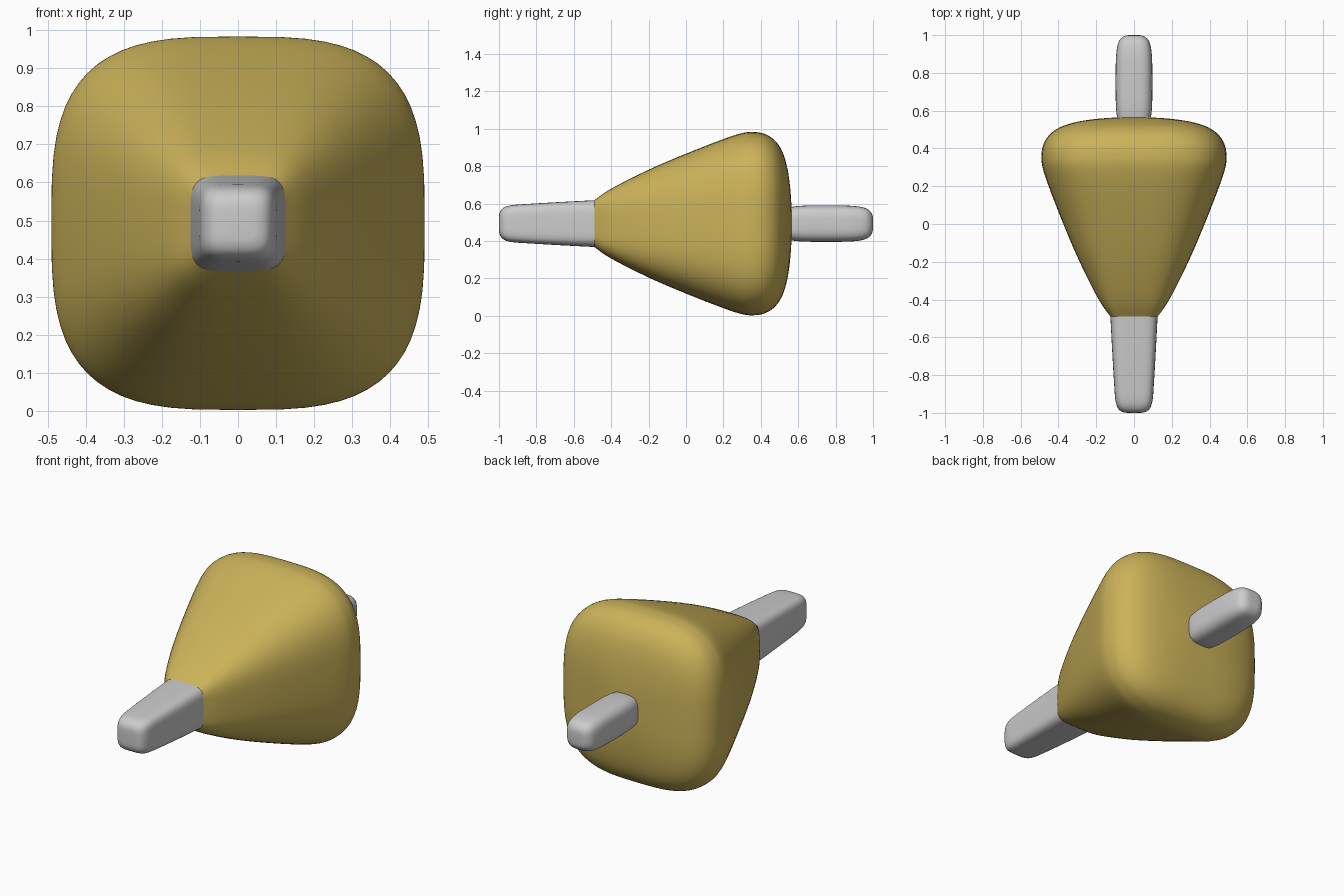
import bpy, bmesh
from math import cos, sin, pi, copysign

if "Cube" in bpy.data.objects:
    bpy.data.objects.remove(bpy.data.objects["Cube"])

CZ = 0.493      # height of the shared long axis
SIDES = 64
STEPS = 5       # smooth subdivisions between profile stations


def spline(points):
    """Catmull-Rom interpolation through (y, half width, squareness) stations."""
    out = []
    for i in range(len(points) - 1):
        p0, p1 = points[max(i - 1, 0)], points[i]
        p2, p3 = points[i + 1], points[min(i + 2, len(points) - 1)]
        for s in range(STEPS):
            t = s / STEPS
            out.append([0.5 * (2 * b + (c - a) * t + (2 * a - 5 * b + 4 * c - d) * t * t
                               + (3 * b - a - 3 * c + d) * t ** 3)
                        for a, b, c, d in zip(p0, p1, p2, p3)])
    out.append(list(points[-1]))
    return out


def squircle(a, n):
    c, s = cos(a), sin(a)
    return (copysign(abs(c) ** (2 / n), c), copysign(abs(s) ** (2 / n), s))


def loft(name, stations, cap_start=False, cap_end=False, color=None):
    """Skin rounded-square sections along y."""
    bm = bmesh.new()
    rings = []
    for y, r, n in spline(stations):
        ring = []
        for k in range(SIDES):
            x, z = squircle(2 * pi * k / SIDES, n)
            ring.append(bm.verts.new((r * x, y, CZ + r * z)))
        rings.append(ring)
    for a, b in zip(rings, rings[1:]):
        for k in range(SIDES):
            j = (k + 1) % SIDES
            bm.faces.new((a[k], a[j], b[j], b[k]))
    if cap_start:
        bm.faces.new(rings[0])
    if cap_end:
        bm.faces.new(rings[-1])
    bmesh.ops.recalc_face_normals(bm, faces=bm.faces)
    if sum((f.normal.x * f.calc_center_median().x for f in bm.faces)) < 0:
        bmesh.ops.reverse_faces(bm, faces=bm.faces)
    me = bpy.data.meshes.new(name)
    bm.to_mesh(me)
    bm.free()
    me.shade_smooth()
    ob = bpy.data.objects.new(name, me)
    bpy.context.collection.objects.link(ob)
    if color:
        mat = bpy.data.materials.new(name + "_gold")
        mat.diffuse_color = color
        mat.use_nodes = True
        mat.node_tree.nodes["Principled BSDF"].inputs["Base Color"].default_value = mat.diffuse_color
        me.materials.append(mat)
    return ob


# Flared gold body, rounded over at the back
loft("body", [(-0.49, 0.125, 4.6), (-0.40, 0.187, 3.6), (-0.20, 0.288, 3.2),
              (0.0, 0.374, 3.1), (0.20, 0.452, 3.15), (0.30, 0.484, 3.2),
              (0.36, 0.490, 3.2), (0.42, 0.480, 3.2), (0.475, 0.445, 3.2),
              (0.515, 0.385, 3.2), (0.54, 0.305, 3.1), (0.555, 0.21, 3.0),
              (0.563, 0.11, 2.8), (0.566, 0.02, 2.5)],
     cap_end=True, color=(0.60, 0.45, 0.10, 1))

# Tapered front tip, sharing its rim with the body
loft("front_tip", [(-1.0, 0.03, 3.5), (-0.997, 0.055, 4), (-0.985, 0.077, 4),
                   (-0.96, 0.092, 4.2), (-0.92, 0.100, 4.4), (-0.85, 0.105, 4.6),
                   (-0.70, 0.114, 4.6), (-0.49, 0.125, 4.6)], cap_start=True)

# Rounded rear peg, symmetric about its middle and sunk into the body
half = [(0.25, 0.02, 2.8), (0.247, 0.045, 3), (0.235, 0.066, 3.1),
        (0.21, 0.083, 3.2), (0.16, 0.093, 3.2), (0.08, 0.097, 3.2)]
loft("rear_peg", [(0.75 - d, r, n) for d, r, n in half]
     + [(0.75 + d, r, n) for d, r, n in reversed(half)], cap_start=True, cap_end=True)
